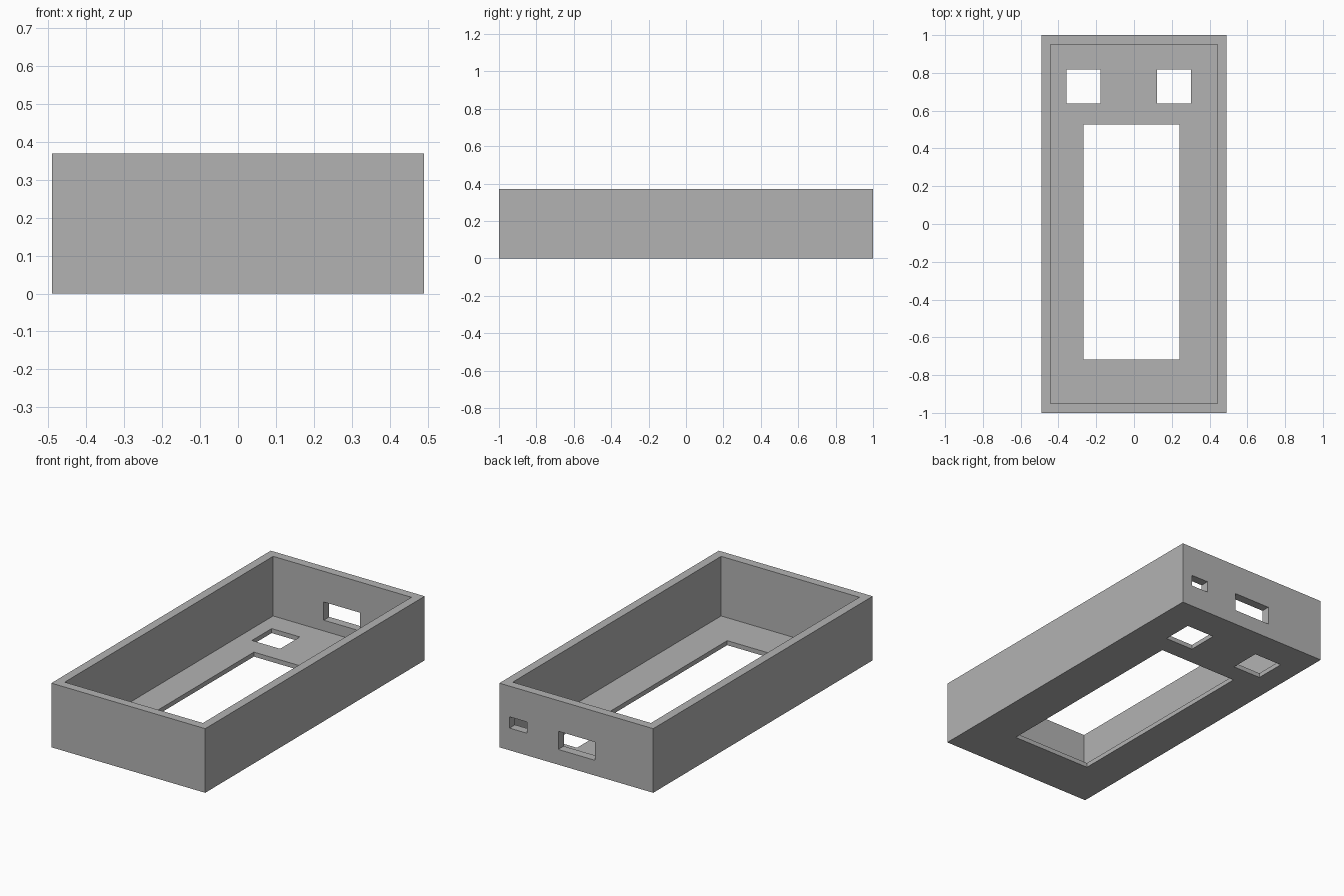
import bpy
from mathutils import Vector

default = bpy.data.objects.get("Cube")
if default:
    bpy.data.objects.remove(default, do_unlink=True)

# Overall sizes
HALF_X, HALF_Y, HEIGHT = 0.491, 1.0, 0.37
WALL, FLOOR = 0.05, 0.026
OVER = 0.1  # how far cutters reach past a surface

grey = bpy.data.materials.new("plain grey")
grey.use_nodes = True
colour = (0.45, 0.45, 0.45, 1.0)
grey.diffuse_color = colour
grey.node_tree.nodes["Principled BSDF"].inputs["Base Color"].default_value = colour


def box(name, low, high):
    """Axis-aligned box between two corners."""
    low, high = Vector(low), Vector(high)
    bpy.ops.mesh.primitive_cube_add(size=1, location=(0, 0, 0))
    obj = bpy.context.object
    obj.name = obj.data.name = name
    for v in obj.data.vertices:
        v.co = (low + high) / 2 + v.co * (high - low)
    obj.data.materials.append(grey)
    return obj


def cut(target, name, low, high):
    """Subtract a box from the target and remove the cutter."""
    cutter = box(name, low, high)
    cutter.hide_render = True
    mod = target.modifiers.new(name, 'BOOLEAN')
    mod.operation = 'DIFFERENCE'
    mod.solver = 'EXACT'
    mod.object = cutter
    bpy.ops.object.select_all(action='DESELECT')
    target.select_set(True)
    bpy.context.view_layer.objects.active = target
    bpy.ops.object.modifier_apply(modifier=mod.name)
    bpy.data.objects.remove(cutter, do_unlink=True)


# Open-topped case
case = box("enclosure_case", (-HALF_X, -HALF_Y, 0), (HALF_X, HALF_Y, HEIGHT))
cut(case, "cavity", (WALL - HALF_X, WALL - HALF_Y, FLOOR),
    (HALF_X - WALL, HALF_Y - WALL, HEIGHT + OVER))

# Openings through the floor: large window and two square button holes
floor_holes = {
    "window": (-0.267, 0.24, -0.718, 0.526),
    "right_button_hole": (-0.358, -0.178, 0.638, 0.818),
    "left_button_hole": (0.123, 0.303, 0.638, 0.818),
}
for name, (x0, x1, y0, y1) in floor_holes.items():
    cut(case, name, (x0, y0, -OVER), (x1, y1, FLOOR + OVER))

# Openings through the back wall: wide port and small port
back_ports = {
    "wide_port": (-0.118, 0.115, 0.088, 0.193),
    "small_port": (0.315, 0.426, 0.128, 0.193),
}
for name, (x0, x1, z0, z1) in back_ports.items():
    cut(case, name, (x0, HALF_Y - WALL - OVER, z0), (x1, HALF_Y + OVER, z1))

# One flat material on every face
case.data.materials.clear()
case.data.materials.append(grey)
for face in case.data.polygons:
    face.material_index = 0
    face.use_smooth = False
